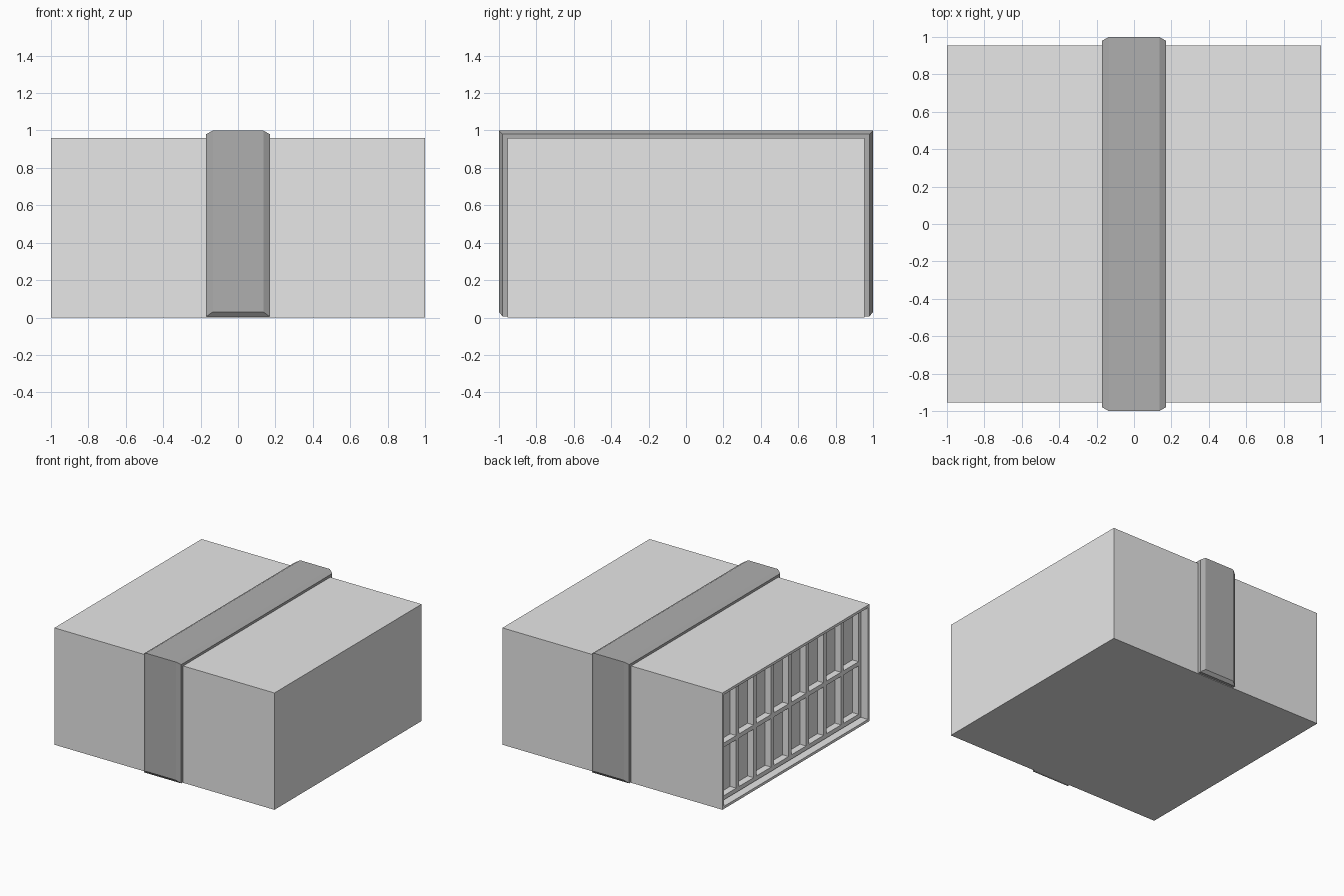
import bpy
import bmesh
from mathutils import Matrix, Vector

old = bpy.data.objects.get("Cube")
if old:
    bpy.data.objects.remove(old, do_unlink=True)


def make_material(name, grey):
    mat = bpy.data.materials.new(name)
    mat.use_nodes = True
    color = (grey, grey, grey, 1)
    mat.diffuse_color = color
    mat.node_tree.nodes["Principled BSDF"].inputs["Base Color"].default_value = color
    return mat


def finish(bm, name, mat):
    bmesh.ops.recalc_face_normals(bm, faces=bm.faces)
    mesh = bpy.data.meshes.new(name)
    bm.to_mesh(mesh)
    bm.free()
    mesh.materials.append(mat)
    obj = bpy.data.objects.new(name, mesh)
    bpy.context.collection.objects.link(obj)
    return obj


def add_box(bm, low, high):
    low, high = Vector(low), Vector(high)
    size = Matrix.Diagonal((*(high - low), 1))
    return bmesh.ops.create_cube(bm, size=1, matrix=Matrix.Translation((low + high) / 2) @ size)


light_grey = make_material("light grey", 0.8)
dark_grey = make_material("dark grey", 0.43)

HALF_Y, TOP = 0.955, 0.96
RIM, BAR = 0.03, 0.035
LATTICE_X, BACK_X = -0.945, -0.89

# Main body with a deep recess in one end
bm = bmesh.new()
add_box(bm, (-1, -HALF_Y, 0), (1, HALF_Y, TOP))
bm.normal_update()
end = min(bm.faces, key=lambda f: f.calc_center_median().x)
bmesh.ops.inset_region(bm, faces=[end], thickness=RIM)
bmesh.ops.inset_region(bm, faces=[end], thickness=0.0)
for v in end.verts:
    v.co.x = BACK_X
bmesh.ops.remove_doubles(bm, verts=bm.verts, dist=0.0001)
finish(bm, "body", light_grey)

# Lattice of upright and level bars, set back inside the recess
bm = bmesh.new()
columns = 8
edge = HALF_Y - RIM
bottom, top = RIM, TOP - RIM
pitch = (2 * edge - BAR) / columns
for i in range(columns + 1):
    y = -edge + i * pitch
    add_box(bm, (LATTICE_X, y, bottom), (BACK_X, y + BAR, top))
    if i < columns:
        for z in (bottom, (bottom + top - BAR) / 2, top - BAR):
            add_box(bm, (LATTICE_X, y + BAR, z), (BACK_X, y + pitch, z + BAR))
finish(bm, "end_lattice", light_grey)

# Chamfered strap over the front, top and back
bm = bmesh.new()
CUT, FOOT = 0.02, 0.005
rings = []
for x, drop, heel in ((-0.17, CUT, FOOT), (-0.135, 0, 0.03), (0.135, 0, 0.03), (0.17, CUT, FOOT)):
    y = 1 - drop
    profile = [(-y, heel), (-y, 1 - drop), (y, 1 - drop), (y, heel), (1 - CUT, FOOT), (CUT - 1, FOOT)]
    rings.append([bm.verts.new((x, *p)) for p in profile])
for a, b in zip(rings, rings[1:]):
    for i in range(len(a)):
        j = (i + 1) % len(a)
        bm.faces.new((a[i], a[j], b[j], b[i]))
bm.faces.new(rings[0])
bm.faces.new(rings[-1])
bmesh.ops.remove_doubles(bm, verts=bm.verts, dist=0.0001)
finish(bm, "strap", dark_grey)
